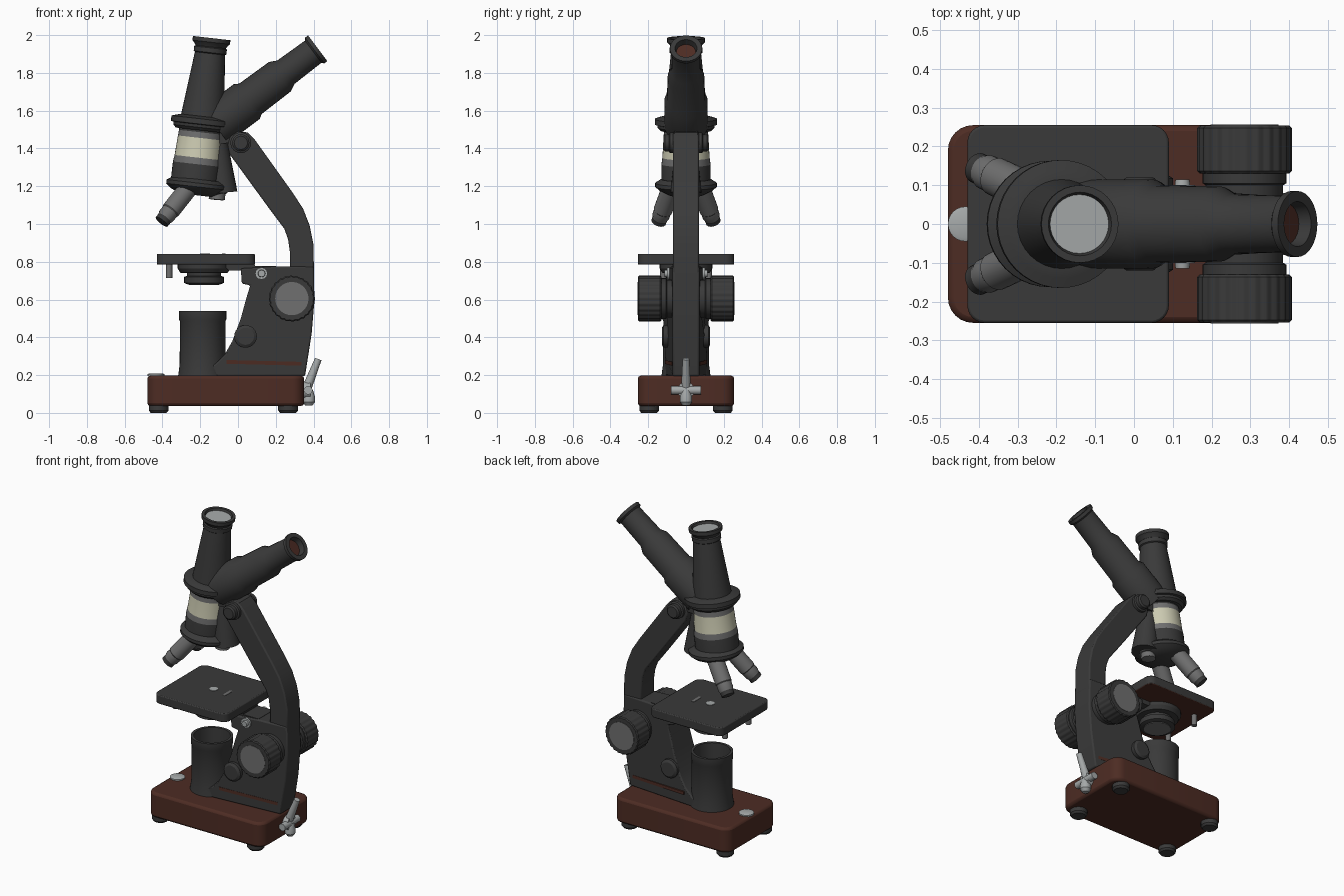
import bpy, bmesh, math
from mathutils import Vector


def mat(name, r, g, b):
    m = bpy.data.materials.new(name)
    m.diffuse_color = (r, g, b, 1)
    return m


DARK = mat("charcoal enamel", 0.042, 0.042, 0.042)
BROWN = mat("brown paint", 0.075, 0.025, 0.017)
GREY = mat("grey metal", 0.16, 0.16, 0.16)
SILVER = mat("silver metal", 0.38, 0.40, 0.40)
CREAM = mat("cream band", 0.60, 0.59, 0.44)


def finish(name, bm, mats, bevel=0):
    bmesh.ops.remove_doubles(bm, verts=bm.verts, dist=1e-5)
    bmesh.ops.recalc_face_normals(bm, faces=bm.faces)
    me = bpy.data.meshes.new(name)
    bm.to_mesh(me)
    bm.free()
    for m in mats:
        me.materials.append(m)
    ob = bpy.data.objects.new(name, me)
    bpy.context.collection.objects.link(ob)
    if bevel:
        b = ob.modifiers.new("bevel", 'BEVEL')
        b.width, b.segments, b.limit_method = bevel, 2, 'ANGLE'
        b.angle_limit = math.radians(40)
    return ob


def lathe(name, prof, origin, direction, mats, seg=32, slots=None, flute=0):
    """Spin (radius, height) pairs round an axis; slots gives a material per ring."""
    q = Vector(direction).to_track_quat('Z', 'Y')
    bm = bmesh.new()
    rings = []
    for r, h in [(0, prof[0][1])] + prof + [(0, prof[-1][1])]:
        ring = []
        for i in range(seg):
            rr = r * (1 - flute * (i // 2 % 2))
            a = 2 * math.pi * i / seg
            p = Vector((rr * math.cos(a), rr * math.sin(a), h))
            ring.append(bm.verts.new(Vector(origin) + q @ p))
        rings.append(ring)
    for k in range(len(rings) - 1):
        for i in range(seg):
            j = (i + 1) % seg
            f = bm.faces.new((rings[k][i], rings[k][j], rings[k + 1][j], rings[k + 1][i]))
            f.material_index = slots.get(k, 0) if slots else 0
    return finish(name, bm, mats)


def rod(name, a, b, r, m, r2=None, seg=24):
    d = Vector(b) - Vector(a)
    return lathe(name, [(r, 0), (r2 or r, d.length)], a, d, [m], seg)


def prism(name, pts, lo, hi, mats, axis='y', bevel=0, width=None):
    """Extrude an outline along y or z; width(x) may vary the y half width."""
    bm = bmesh.new()

    def put(p, t, s):
        if axis == 'z':
            return bm.verts.new((p[0], p[1], t))
        return bm.verts.new((p[0], s * width(p[0]) if width else t, p[1]))
    A = [put(p, lo, -1) for p in pts]
    B = [put(p, hi, 1) for p in pts]
    bm.faces.new(A)
    bm.faces.new(B[::-1])
    for i in range(len(pts)):
        j = (i + 1) % len(pts)
        bm.faces.new((A[i], A[j], B[j], B[i]))
    return finish(name, bm, mats, bevel)


def rounded(x0, x1, y0, y1, r, n=6):
    pts = []
    for k, (cx, cy) in enumerate([(x1 - r, y1 - r), (x0 + r, y1 - r), (x0 + r, y0 + r), (x1 - r, y0 + r)]):
        for i in range(n + 1):
            a = math.pi / 2 * (k + i / n)
            pts.append((cx + r * math.cos(a), cy + r * math.sin(a)))
    return pts


UP = (0, 0, 1)

# Base, feet and the silver disc on top
prism("base", rounded(-0.48, 0.35, -0.255, 0.255, 0.065), 0.037, 0.197, [BROWN], 'z', 0.015)
for x in (-0.42, 0.265):
    for y in (-0.195, 0.195):
        lathe("foot", [(0.042, 0), (0.052, 0.012), (0.052, 0.04)], (x, y, 0), UP, [DARK], 16)
lathe("base_disc", [(0.045, 0), (0.045, 0.01), (0.035, 0.014)], (-0.435, 0, 0.195), UP, [SILVER], 24)

# Hollow lamp housing
lathe("lamp_housing", [(0.13, 0), (0.122, 0.06), (0.12, 0.29), (0.125, 0.3), (0.125, 0.345), (0.108, 0.345), (0.105, 0.2)],
      (-0.187, 0, 0.195), UP, [DARK], 40)

# Lower body, widening towards the lamp, with its brown trim strip
flare = lambda x: 0.07 + 0.04 * min(1, max(0, (0.33 - x) / 0.4))
prism("body", [(-0.17, 0.195), (-0.17, 0.235), (-0.12, 0.26), (-0.07, 0.31), (-0.03, 0.38), (0.015, 0.5), (0.045, 0.61),
               (0.065, 0.675), (0.02, 0.685), (0.015, 0.765), (0.2, 0.775), (0.4, 0.775), (0.405, 0.6), (0.39, 0.42),
               (0.355, 0.195)],
      0, 0, [DARK], bevel=0.008, width=flare)
prism("trim_strip", [(-0.06, 0.26), (0.335, 0.25), (0.335, 0.27), (-0.06, 0.28)], 0, 0, [BROWN],
      width=lambda x: flare(x) + 0.003)

# Curved arm
prism("arm", [(0.275, 0.72), (0.275, 0.85), (0.265, 0.92), (0.245, 0.975), (0.17, 1.075), (-0.045, 1.37), (-0.055, 1.42),
              (-0.04, 1.465), (0.0, 1.49), (0.05, 1.485), (0.09, 1.445), (0.29, 1.165), (0.345, 1.08), (0.38, 0.99),
              (0.4, 0.89), (0.402, 0.72)],
      -0.068, 0.068, [DARK], bevel=0.008)
prism("arm_joint", [(-0.16, 1.42), (-0.03, 1.43), (0.02, 1.48), (-0.03, 1.515), (-0.16, 1.52)], -0.06, 0.06, [DARK])

# Parts repeated on both sides
for s in (-1, 1):
    side = (0, s, 0)
    lathe("arm_pivot", [(0.055, 0), (0.055, 0.085), (0.045, 0.09), (0.045, 0.112), (0.035, 0.12)], (0.015, 0, 1.43), side, [DARK], 24)
    lathe("focus_collar", [(0.1, 0.05), (0.1, 0.1), (0.108, 0.105), (0.108, 0.135)], (0.285, 0, 0.605), side, [DARK], 40)
    lathe("focus_knob", [(0.115, 0.13), (0.122, 0.137), (0.122, 0.248), (0.116, 0.254)], (0.285, 0, 0.605), side,
          [DARK], 96, flute=0.03)
    lathe("focus_knob_face", [(0.088, 0.25), (0.088, 0.2565)], (0.285, 0, 0.605), side, [GREY], 40)
    lathe("small_knob", [(0.045, 0.05), (0.06, 0.1), (0.06, 0.118), (0.045, 0.128)], (0.04, 0, 0.405), side, [DARK], 24)
    lathe("body_bolt", [(0.032, 0.05), (0.032, 0.1), (0.02, 0.1), (0.018, 0.115)], (0.125, 0, 0.738), side, [SILVER], 12)
    rod("stage_pin", (-0.365, s * 0.12, 0.79), (-0.365, s * 0.12, 0.715), 0.017, GREY, seg=12)

# Stage with brown underside and its inserts
stage = prism("stage", rounded(-0.43, 0.09, -0.255, 0.255, 0.045), 0.785, 0.842, [DARK, BROWN], 'z', 0.006)
for f in stage.data.polygons:
    if f.normal.z < -0.5:
        f.material_index = 1
lathe("stage_window", [(0.026, 0), (0.026, 0.003)], (-0.175, 0, 0.842), UP, [SILVER], 20)
prism("stage_mark", rounded(-0.085, -0.065, -0.04, 0.04, 0.008), 0.842, 0.844, [GREY], 'z')
prism("stage_bracket", [(-0.08, 0.785), (-0.05, 0.755), (0.2, 0.755), (0.2, 0.777), (0.09, 0.777), (0.09, 0.785)], -0.075, 0.075, [DARK])

# Condenser under the stage
lathe("condenser", [(0.085, 0), (0.105, 0.008), (0.105, 0.04), (0.09, 0.045), (0.09, 0.06), (0.125, 0.062), (0.14, 0.085),
                    (0.14, 0.11)], (-0.18, 0, 0.68), UP, [DARK], 36)
lathe("condenser_lens", [(0.08, -0.004), (0.08, 0.004)], (-0.18, 0, 0.68), UP, [GREY], 32)

# Tilted head: nosepiece flange, banded barrel, collar and upper tube
T = math.radians(6.5)
AX = Vector((math.sin(T), 0, math.cos(T)))
HEAD = Vector((-0.19, 0, 1.54))
lathe("head_barrel", [(0.13, -0.34), (0.13, -0.225), (0.125, -0.19), (0.119, -0.085), (0.117, -0.055), (0.115, 0)],
      HEAD, AX, [DARK, GREY, CREAM], 40, {2: 1, 3: 2, 4: 1})
lathe("head_collar", [(0.135, -0.045), (0.15, -0.03), (0.152, -0.015), (0.165, -0.012), (0.165, 0.016), (0.14, 0.024), (0.12, 0.03)],
      HEAD, AX, [DARK], 40)
lathe("upper_tube", [(0.118, 0), (0.112, 0.06), (0.08, 0.365), (0.087, 0.37), (0.087, 0.395), (0.08, 0.4), (0.09, 0.415),
                     (0.1, 0.425), (0.1, 0.447), (0.082, 0.447), (0.076, 0.43)], HEAD, AX, [DARK], 32)
lathe("upper_lens", [(0.076, 0.425), (0.076, 0.434)], HEAD, AX, [SILVER], 32)

# Angled eyepiece tube
EYE = Vector((0.422, 0, 1.93))
lathe("eyepiece_tube", [(0.115, -0.68), (0.115, -0.47), (0.1, -0.445), (0.097, -0.25), (0.077, -0.21), (0.073, -0.03),
                        (0.085, -0.02), (0.085, 0), (0.058, 0), (0.052, -0.04)],
      EYE, (0.8, 0, 0.6), [DARK], 32)
lathe("eyepiece_lens", [(0.052, -0.045), (0.052, -0.035)], EYE, (0.8, 0, 0.6), [BROWN], 24)

# Nosepiece and its three objectives
lathe("nosepiece", [(0.09, -0.4), (0.14, -0.375), (0.163, -0.355), (0.163, -0.335), (0.132, -0.315)],
      HEAD + Vector((0.012, 0, 0.01)), AX, [DARK], 40)
rod("nosepiece_cone", (-0.11, 0, 1.43), (-0.085, 0, 1.165), 0.055, DARK, 0.082)
lathe("short_objective", [(0.052, 0), (0.052, 0.03), (0.043, 0.032), (0.043, 0.065), (0.03, 0.068)],
      (-0.107, 0, 1.195), (-0.08, 0, -1), [GREY], 24)
for s in (-1, 1):
    lathe("long_objective", [(0.05, 0), (0.05, 0.17), (0.046, 0.175), (0.046, 0.21), (0.04, 0.225), (0.04, 0.25), (0.022, 0.255)],
          (-0.255, s * 0.075, 1.2), (-0.15, s * 0.07, -0.19), [GREY, DARK], 24, {5: 1, 6: 1, 7: 1})

# Rear tightening lever
rod("lever", (0.36, 0, 0.12), (0.425, 0, 0.285), 0.026, SILVER, 0.018, 12)
rod("lever_bar", (0.372, -0.08, 0.12), (0.372, 0.08, 0.12), 0.023, SILVER, seg=12)
rod("lever_mount", (0.34, 0, 0.12), (0.385, 0, 0.12), 0.045, SILVER, seg=16)
lathe("lever_ball", [(0.018, -0.034), (0.032, -0.015), (0.032, 0.015), (0.022, 0.05)], (0.375, 0, 0.072), UP, [SILVER], 16)

# Smooth round surfaces, keep hard edges
for ob in bpy.context.collection.objects:
    ob.select_set(True)
    bpy.context.view_layer.objects.active = ob
bpy.ops.object.shade_smooth_by_angle(angle=math.radians(32))
